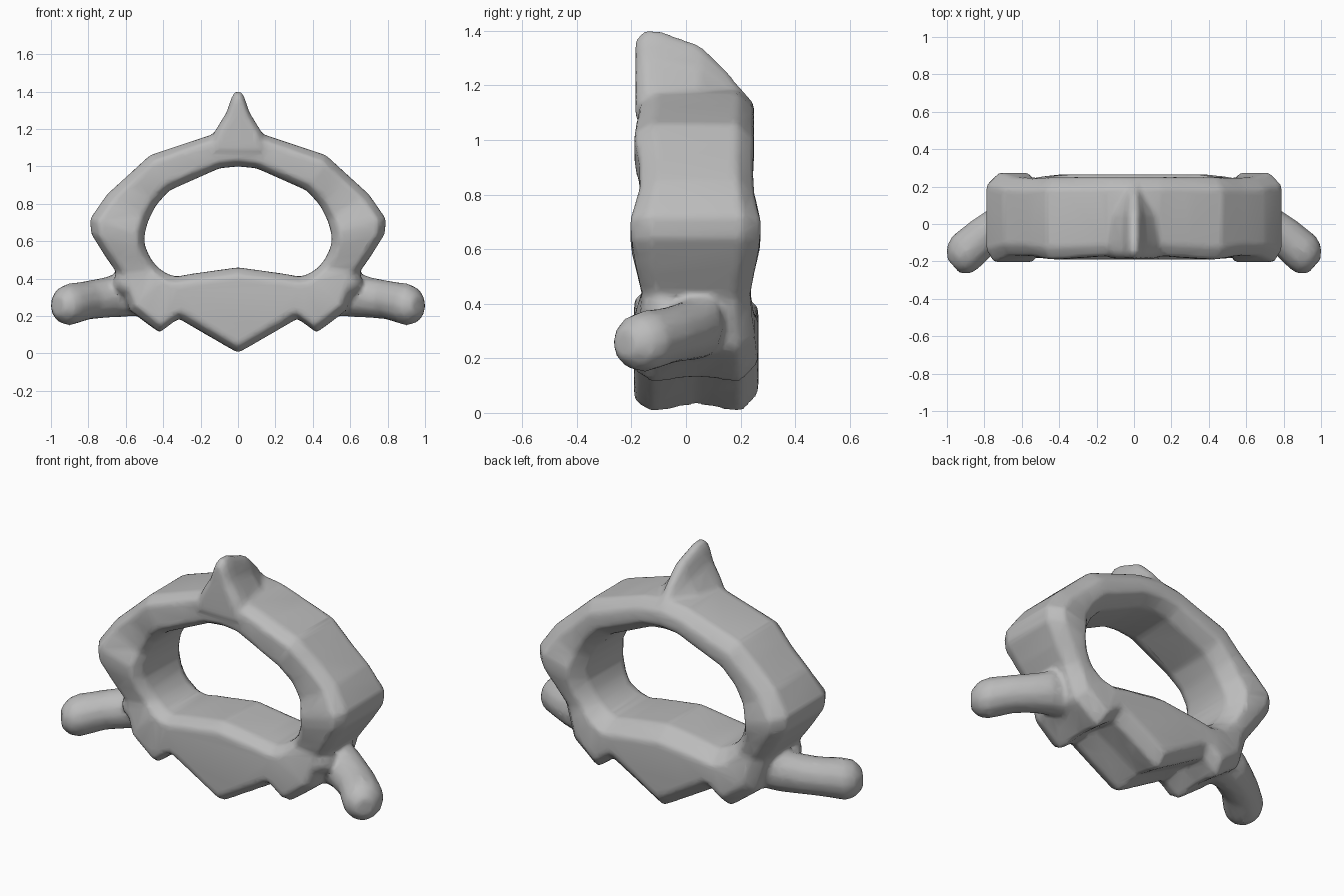
import bpy, bmesh, math
from mathutils import Vector

cube = bpy.data.objects.get("Cube")
if cube:
    bpy.data.objects.remove(cube)

bone = bpy.data.materials.new("bone grey")
bone.use_nodes = True
grey = (0.5, 0.5, 0.5, 1)
bone.diffuse_color = grey
bone.node_tree.nodes["Principled BSDF"].inputs["Base Color"].default_value = grey


def loft(bm, sections, closed=False):
    """Skin a list of equal-length point loops."""
    loops = [[bm.verts.new(p) for p in s] for s in sections]
    n = len(loops[0])
    pairs = list(zip(loops, loops[1:]))
    if closed:
        pairs.append((loops[-1], loops[0]))
    else:
        bm.faces.new(loops[0])
        bm.faces.new(loops[-1][::-1])
    for a, b in pairs:
        for i in range(n):
            j = (i + 1) % n
            bm.faces.new((a[i], b[i], b[j], a[j]))


def mirrored(sections):
    return [[(-x, y, z) for x, y, z in s] for s in sections]


bm = bmesh.new()

# Arch and body: inner x, z, outer x, z, front y, back y, middle bulge
STATIONS = [
    (0, 1.0, 0, 1.19, -.17, .25, 1),
    (.1, .99, .14, 1.17, -.17, .25, 1),
    (.37, .87, .47, 1.06, -.19, .25, 1),
    (.44, .79, .59, .95, -.17, .245, 1),
    (.48, .71, .70, .85, -.17, .25, 1),
    (.50, .64, .79, .72, -.205, .275, 1),
    (.50, .58, .785, .64, -.2, .27, 1),
    (.47, .51, .71, .52, -.18, .25, 1),
    (.43, .46, .64, .42, -.16, .235, 1),
    (.38, .425, .58, .23, -.18, .25, 1),
    (.33, .41, .42, .11, -.19, .265, .94),
    (.25, .425, .32, .185, -.19, .265, .93),
    (0, .46, 0, 0, -.19, .265, .93),
]


def slab(s):
    xi, zi, xo, zo, front, back, mid = s
    inner, outer = Vector((xi, 0, zi)), Vector((xo, 0, zo))
    lip = min(.3, .07 / (outer - inner).length)
    shape = [(0, .13), (0, .8), (lip, 1), (1 - lip, 1), (1, .86),
             (mid, .5), (1, .14), (1 - lip * .6, 0), (lip * .6, 0)]
    return [tuple(inner.lerp(outer, t) + Vector((0, front + (back - front) * d, 0)))
            for t, d in shape]


half = [slab(s) for s in STATIONS]
loft(bm, half + mirrored(half[1:-1])[::-1], closed=True)

# Spinous process: y, crest height, width factor
crest = []
for y, top, w in [(-.185, 1.365, .8), (-.15, 1.4, 1), (-.09, 1.395, 1),
                  (.05, 1.345, .95), (.15, 1.25, .7), (.235, 1.15, .4)]:
    rise = top - 1.08
    side = [(.16, 0), (.125, .33), (.06, .66), (.038, .88), (.018, 1)]
    right = [(x * w, y, 1.08 + rise * h) for x, h in side]
    crest.append(right + [(-x, y, z) for x, y, z in right[::-1]])
loft(bm, crest)

# Transverse processes: centre, radius, running outwards and forwards
PATH = [((.46, .06, .32), .12), ((.60, .04, .32), .125), ((.70, .0, .30), .11),
        ((.80, -.06, .285), .105), ((.90, -.15, .262), .113),
        ((.935, -.19, .258), .10), ((.965, -.225, .255), .055)]
axis = Vector((.75, -.66, 0)).normalized()
across = Vector((-axis.y, axis.x, 0))
tube = []
for centre, r in PATH:
    ring = []
    for k in range(12):
        a = math.tau * k / 12
        ring.append(tuple(Vector(centre) + across * r * math.cos(a)
                          + Vector((0, 0, r * math.sin(a)))))
    tube.append(ring)
loft(bm, tube)
loft(bm, mirrored(tube))

# Small front shoulders where the transverse processes meet the arch
for sx in (-1, 1):
    ball = bmesh.ops.create_icosphere(bm, subdivisions=2, radius=1)["verts"]
    for v in ball:
        v.co = Vector((sx * (.57 + .10 * v.co.x), -.08 + .09 * v.co.y, .38 + .08 * v.co.z))

bmesh.ops.recalc_face_normals(bm, faces=bm.faces)
mesh = bpy.data.meshes.new("vertebra")
bm.to_mesh(mesh)
bm.free()
mesh.materials.append(bone)
obj = bpy.data.objects.new("vertebra", mesh)
bpy.context.collection.objects.link(obj)

# Fuse the parts into one continuous bone and soften the joints
fuse = obj.modifiers.new("fuse", "REMESH")
fuse.mode = "VOXEL"
fuse.voxel_size = 0.015
soften = obj.modifiers.new("soften", "SMOOTH")
soften.factor = 0.5
soften.iterations = 6
thin = obj.modifiers.new("thin", "DECIMATE")
thin.ratio = 0.15

bpy.context.view_layer.objects.active = obj
obj.select_set(True)
for m in [m.name for m in obj.modifiers]:
    bpy.ops.object.modifier_apply(modifier=m)
bpy.ops.object.shade_smooth_by_angle(angle=math.radians(50))
